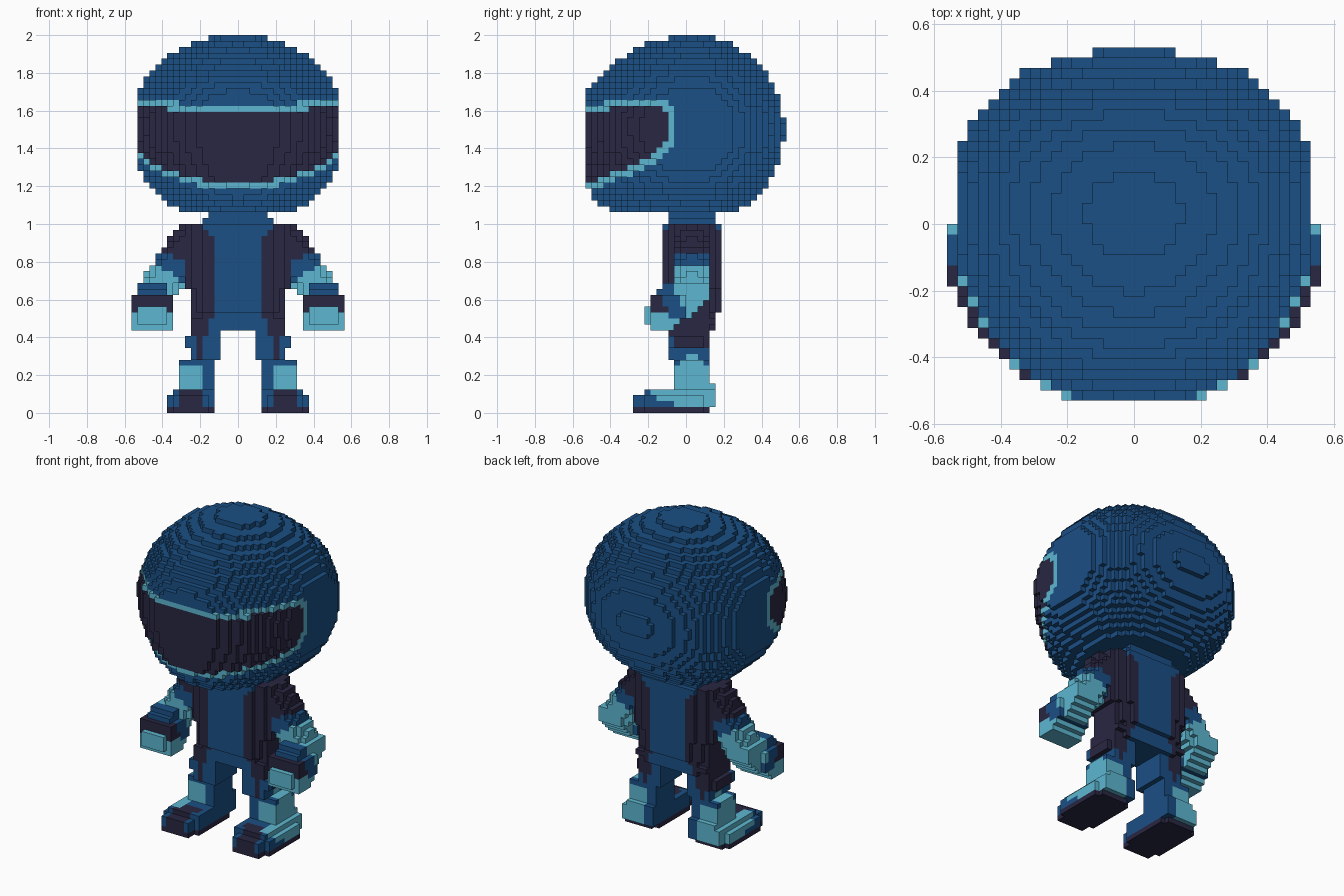
import bpy
import bmesh
import math

cube = bpy.data.objects.get("Cube")
if cube:
    bpy.data.objects.remove(cube, do_unlink=True)

V = 1 / 32  # block size
BLUE, DARK, TEAL = 0, 1, 2


def material(name, rgb):
    m = bpy.data.materials.new(name)
    m.use_nodes = True
    m.diffuse_color = (*rgb, 1)
    bsdf = m.node_tree.nodes["Principled BSDF"]
    bsdf.inputs["Base Color"].default_value = (*rgb, 1)
    bsdf.inputs["Roughness"].default_value = 0.8
    return m


MATS = [material("suit_blue", (0.011, 0.080, 0.235)),
        material("dark_violet", (0.022, 0.020, 0.054)),
        material("trim_teal", (0.110, 0.47, 0.63))]

# Face direction and its four corners, counter-clockwise from outside
SIDES = [((1, 0, 0), [(1, 0, 0), (1, 1, 0), (1, 1, 1), (1, 0, 1)]),
         ((-1, 0, 0), [(0, 0, 0), (0, 0, 1), (0, 1, 1), (0, 1, 0)]),
         ((0, 1, 0), [(0, 1, 0), (0, 1, 1), (1, 1, 1), (1, 1, 0)]),
         ((0, -1, 0), [(0, 0, 0), (1, 0, 0), (1, 0, 1), (0, 0, 1)]),
         ((0, 0, 1), [(0, 0, 1), (1, 0, 1), (1, 1, 1), (0, 1, 1)]),
         ((0, 0, -1), [(0, 0, 0), (0, 1, 0), (1, 1, 0), (1, 0, 0)])]


def blocks(name, inside, colour, side=0):
    """Fill a shape with blocks; side = 1 / -1 keeps one mirrored half."""
    cells = set()
    for i in range(-18, 18):
        if side and (i + 0.5) * side < 0:
            continue
        for j in range(-18, 18):
            for k in range(64):
                x, y, z = (i + .5) * V, (j + .5) * V, (k + .5) * V
                if inside(abs(x), y, z):
                    cells.add((i, j, k))
    bm = bmesh.new()
    verts = {}
    for (i, j, k) in sorted(cells):
        c = colour(abs((i + .5) * V), (j + .5) * V, (k + .5) * V)
        for d, corners in SIDES:
            if (i + d[0], j + d[1], k + d[2]) in cells:
                continue
            loop = []
            for a, b, e in corners:
                key = (i + a, j + b, k + e)
                if key not in verts:
                    verts[key] = bm.verts.new([n * V for n in key])
                loop.append(verts[key])
            bm.faces.new(loop).material_index = c
    mesh = bpy.data.meshes.new(name)
    bm.to_mesh(mesh)
    bm.free()
    for m in MATS:
        mesh.materials.append(m)
    ob = bpy.data.objects.new(name, mesh)
    bpy.context.collection.objects.link(ob)


def lerp_points(pts, t):
    for (a, p), (b, q) in zip(pts, pts[1:]):
        if t <= b:
            return p + (q - p) * max(0, t - a) / (b - a)
    return pts[-1][1]


def capsule(p, a, b):
    """Distance from a point to a segment."""
    ab = [v - u for u, v in zip(a, b)]
    ap = [v - u for u, v in zip(a, p)]
    t = sum(u * v for u, v in zip(ab, ap)) / sum(u * u for u in ab)
    t = min(1, max(0, t))
    return math.dist(p, [u + t * v for u, v in zip(a, ab)])


# Helmet: ellipsoid flattened at the sides and front, with a squarer back
# and a fuller chin
def head_shape(x, y, z):
    if z < 34 * V or x > .532 or abs(y) > .532:
        return False
    dy, dz = y - V, z - 1.5
    rx, power = .583, 2
    if dy > 0:
        rx, power, ry = .5715, 2.5 - 2 * dz * dz, .489
    elif dz > 0:
        ry = .592 + .17 * dz - .55 * dz * dz
    else:
        ry = .592 + 1.95 * (-dz) ** 2.5
    return (x / rx) ** power + (dy / ry) ** 2 + (dz / .5) ** 2 < 1


# Visor outline, seen from the side
VISOR_LOW = [(-.53, 1.19), (-.45, 1.20), (-.40, 1.22), (-.25, 1.28),
             (-.15, 1.34), (-.06, 1.41)]


def in_visor(y, z):
    top = 1.66 if -.44 < y < -.1 else 1.63
    return y < -.062 and lerp_points(VISOR_LOW, y) < z < top


def head_colour(x, y, z):
    if not in_visor(y, z):
        return BLUE
    core = all(in_visor(y + a, z + b) for a, b in
               ((V, 0), (0, V), (0, -V), (V, -V), (V, V), (-V, V)))
    return DARK if core else TEAL


blocks("helmet", head_shape, head_colour)

# Neck
blocks("neck", lambda x, y, z: 1 < z < 1.07 and -.094 < y < .157
       and x < (.188 if z < 1.03 else .157), lambda x, y, z: BLUE)


# Torso with a blue panel down the front and back
def torso_shape(x, y, z):
    if not 14 * V < z < 1:
        return False
    w = .285 if z > .65 else .25
    d = .157 if z > .53 else .128
    return (x / w) ** 3 + (abs(y - .03) / d) ** 3.5 < 1.02


def torso_colour(x, y, z):
    w = .125 + max(0, z - .92) * .8
    if z < .5:
        w += .03
    return BLUE if x < w else DARK


blocks("torso", torso_shape, torso_colour)


# Arms: sloping upper arm, forearm and fist pointing forward
def arm_shape(x, y, z):
    if capsule((x, y, z), (.26, .03, .90), (.42, .03, .66)) < .1:
        return True
    w = .108 if -.19 < y < 0 and z < .63 else .079
    if abs(x - .453) > w:
        return False
    fist = -.22 < y < -.05 and .437 < z < .565 and y + z > .26
    forearm = capsule((y, z), (.025, .655), (-.115, .54)) < .102
    return fist or (forearm and y > -.19 and z < .69)


def arm_colour(x, y, z):
    t = .5 * (x - .37) - .85 * (z - .8)
    if t < -.04:
        return DARK
    if t < .05:
        return BLUE
    cuff = y + .065 + .5 * (z - .57)
    if (abs(cuff) < .042 and z > .49) or (z > .62 and y < -.05):
        return BLUE
    if cuff < 0 and z > .53 and y > -.19:
        return DARK
    return TEAL


# Legs
def leg_shape(x, y, z):
    if z < .03 or z > .5:
        return False
    if z > .28:
        inner, outer = .094, (.28 if .34 < z < .41 else .25)
        front, back = -.094, (.157 if z > .47 else .125)
    else:
        inner, outer = .125, .3125
        front, back = -.063, (.157 if z < .16 else .125)
    cx, cy = (inner + outer) / 2, (front + back) / 2
    return (abs((x - cx) / (outer - inner) * 2) ** 4
            + abs((y - cy) / (back - front) * 2) ** 4) < 1.05


def leg_colour(x, y, z):
    hem = .345 if y > -.06 else .40
    if abs(x - .2) < .02:
        hem = .28
    if z > hem:
        return DARK if x > .15 else BLUE
    spread = .03 + .75 * (.31 - z)
    return TEAL if x > .19 and z < .31 and abs(y - .03) < spread else BLUE


# Feet: rounded at the toe and heel, on a dark sole
def foot_half_width(y):
    return .127 - .4 * max(0, -.16 - y) - .5 * max(0, y - .06)


def foot_shape(x, y, z):
    top = .095 if y < -.22 or x > .345 else .127
    if z > top or not -.282 < y < (.125 if z < V else .157):
        return False
    return abs(x - .25) < foot_half_width(y)


def foot_colour(x, y, z):
    if z < V:
        return DARK
    if x > .19 and y > -.19 and z > .03 - .41 * (y + .03) and (
            y > -.06 or x > .28):
        return TEAL
    if y < -.12 and abs(x - .25) < foot_half_width(y) - 1.2 * V:
        return DARK
    return BLUE


for label, s in (("left", 1), ("right", -1)):
    blocks(label + "_arm", arm_shape, arm_colour, s)
    blocks(label + "_leg", leg_shape, leg_colour, s)
    blocks(label + "_foot", foot_shape, foot_colour, s)
